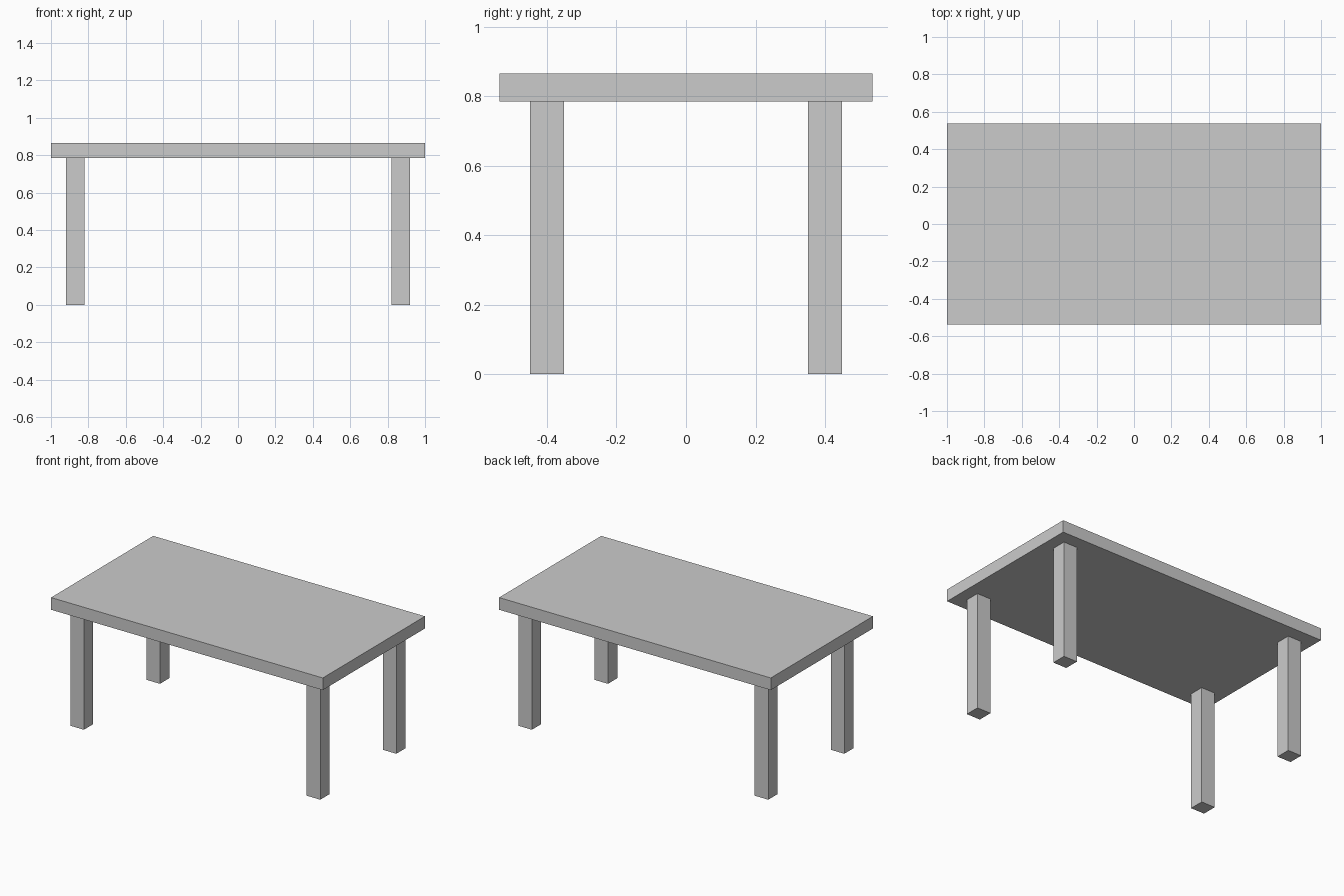
import bpy

if "Cube" in bpy.data.objects:
    bpy.data.objects.remove(bpy.data.objects["Cube"])

TOP_Z, UNDER_Z = 0.865, 0.784


def box(name, lo, hi):
    """Axis-aligned box between two corners."""
    bpy.ops.mesh.primitive_cube_add(size=1, location=[(a + b) / 2 for a, b in zip(lo, hi)])
    obj = bpy.context.object
    obj.name = name
    obj.scale = [b - a for a, b in zip(lo, hi)]
    bpy.ops.object.transform_apply(location=False, rotation=False, scale=True)
    return obj


# Slab top
box("table_top", (-1, -0.537, UNDER_Z), (1, 0.537, TOP_Z))

# Four square legs
for y, depth in ((-0.4, "front"), (0.4, "back")):
    for x, side in ((-0.87, "left"), (0.87, "right")):
        box(f"{depth}_{side}_leg", (x - 0.05, y - 0.049, 0), (x + 0.05, y + 0.049, UNDER_Z))
